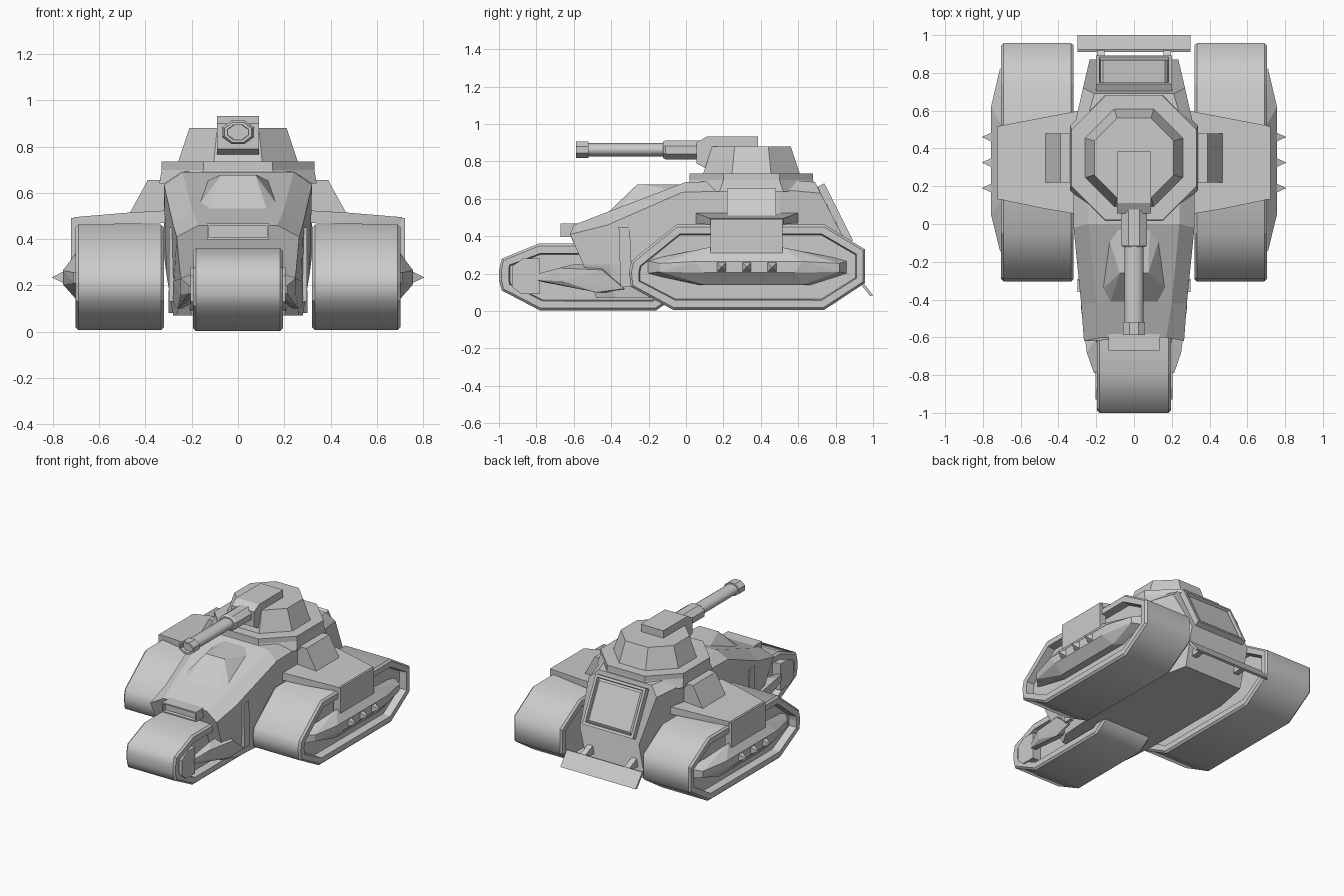
import bpy, bmesh, math
from mathutils import Matrix, Vector

if "Cube" in bpy.data.objects:
    bpy.data.objects.remove(bpy.data.objects["Cube"])


def finish(name, bm, mirror=False):
    bmesh.ops.recalc_face_normals(bm, faces=bm.faces)
    me = bpy.data.meshes.new(name)
    bm.to_mesh(me)
    bm.free()
    ob = bpy.data.objects.new(name, me)
    bpy.context.collection.objects.link(ob)
    if mirror:
        ob.modifiers.new("mirror", 'MIRROR').use_mirror_merge = False
    return ob


def both(pts):
    return [(s * x, y, z) for x, y, z in pts for s in (1, -1)]


def hull(name, pts, mirror=False):
    bm = bmesh.new()
    for p in pts:
        bm.verts.new(p)
    r = bmesh.ops.convex_hull(bm, input=bm.verts)
    dead = {v for v in r["geom_interior"] + r["geom_unused"]
            if isinstance(v, bmesh.types.BMVert) and not v.link_faces}
    bmesh.ops.delete(bm, geom=list(dead), context='VERTS')
    bmesh.ops.dissolve_limit(bm, angle_limit=0.03, verts=bm.verts, edges=bm.edges)
    return finish(name, bm, mirror)


def box(name, x, y, z, mirror=False):
    return hull(name, [(a, b, c) for a in x for b in y for c in z], mirror)


def track(name, profile, x0, x1, mirror):
    """Tread belt with chamfered rims and a sunken panel on both sides."""
    bm = bmesh.new()
    a = [bm.verts.new((x0 + .013, y, z)) for y, z in profile]
    b = [bm.verts.new((x1 - .013, y, z)) for y, z in profile]
    n = len(a)
    for i in range(n):
        j = (i + 1) % n
        bm.faces.new((a[i], a[j], b[j], b[i])).smooth = True
    caps = [bm.faces.new(a), bm.faces.new(b)]
    bmesh.ops.recalc_face_normals(bm, faces=bm.faces)
    for f in caps:
        for t, d in ((.013, .013), (.04, 0), (.006, -.055)):
            r = bmesh.ops.inset_region(bm, faces=[f], thickness=t, depth=d)
            for g in r["faces"]:
                g.smooth = False
    return finish(name, bm, mirror)


def tube(name, rings, cx, cz, sides, smooth=False):
    """Elliptical rings (y, rx, rz) joined along y."""
    bm = bmesh.new()
    loops = []
    for y, rx, rz in rings:
        loops.append([bm.verts.new((cx + rx * math.cos(t), y, cz + rz * math.sin(t)))
                      for t in ((k + .5) * math.tau / sides for k in range(sides))])
    for p, q in zip(loops, loops[1:]):
        for k in range(sides):
            m = (k + 1) % sides
            bm.faces.new((p[k], p[m], q[m], q[k])).smooth = smooth
    bm.faces.new(loops[0])
    bm.faces.new(loops[-1])
    return finish(name, bm)


def octagon(w, f, z, cy=.35):
    return [(sx * x, cy + sy * y, z) for x, y in ((w, f), (f, w))
            for sx in (1, -1) for sy in (1, -1)]


# Tracks: one front, two rear
track("rear_track", [(-.305, .21), (-.29, .27), (-.05, .463), (.74, .463), (.957, .33),
                     (.957, .15), (.74, .007), (-.07, .007), (-.295, .13)], .32, .703, True)
track("front_track", [(-1, .22), (-.985, .28), (-.79, .36), (-.2, .36), (-.05, .27),
                      (-.05, .08), (-.16, .003), (-.78, .003), (-.985, .11), (-1, .165)],
      -.195, .195, False)

# Main body, lofted from cross sections of half-points (x, y, z)
sections = [
    [(.20, -.48, .07), (.25, -.55, .25), (.265, -.62, .41), (.17, -.60, .46)],
    [(.26, -.38, .07), (.275, -.41, .25), (.28, -.42, .46), (.20, -.42, .53)],
    [(.28, -.10, .07), (.31, -.04, .25), (.32, -.02, .635), (.24, 0, .69)],
    [(.28, .55, .07), (.32, .50, .33), (.32, .50, .65), (.25, .55, .70)],
    [(.23, .80, .07), (.235, .87, .34), (.27, .72, .63), (.21, .69, .69)],
]
bm = bmesh.new()
rings = [[bm.verts.new(p) for p in s] + [bm.verts.new((-x, y, z)) for x, y, z in reversed(s)]
         for s in sections]
for p, q in zip(rings, rings[1:]):
    for k in range(8):
        m = (k + 1) % 8
        bm.faces.new((p[k], p[m], q[m], q[k]))
for r in (rings[0], rings[-1]):
    bm.faces.new(r)
finish("body", bm)

# Canopy, side rib and nose guard with its slot
hull("canopy", both([(.075, -.26, .678), (.085, .02, .678), (.13, -.43, .515),
                     (.185, -.36, .53), (.16, 0, .64)]))
hull("side_rib", [(x, y, z) for x in (.25, .298) for y, z in
                  ((-.36, .45), (-.30, .45), (-.29, .13), (-.35, .13))], True)
bm = bmesh.new()
bmesh.ops.create_cube(bm, size=1, matrix=Matrix.Translation((0, -.625, .432))
                      @ Matrix.Diagonal((.27, .09, .07, 1)))
front = [f for f in bm.faces if f.calc_center_median().y < -.66]
bmesh.ops.inset_region(bm, faces=front, thickness=.013, depth=0)
bmesh.ops.inset_region(bm, faces=front, thickness=.002, depth=-.025)
finish("nose_guard", bm)

# Front track side pods
hull("front_pod", [(.18, -.79, .20), (.18, -.79, .16), (.212, -.79, .20), (.212, -.79, .165),
                   (.25, -.68, .23), (.25, -.60, .23), (.25, -.66, .16), (.20, -.60, .25),
                   (.20, -.45, .25), (.28, -.45, .22), (.28, -.33, .12), (.26, -.48, .10),
                   (.20, -.30, .10)], True)
hull("front_axle_panel", [(x, y, z) for x in (.14, .205) for y, z in
                          ((-.93, .24), (-.87, .28), (-.78, .28), (-.78, .09),
                           (-.88, .09), (-.93, .13))], True)

# Fenders, skirts and fins
hull("fender", [(.29, .05, .47), (.29, .60, .47), (.29, .05, .525), (.29, .60, .525),
                (.47, .08, .515), (.47, .56, .515), (.47, .08, .465), (.47, .56, .465),
                (.70, .13, .463), (.70, .52, .463), (.71, .13, .495), (.71, .52, .495)], True)
box("skirt", (.67, .722), (.13, .515), (.30, .492), True)
hull("fin", [(x, y, z) for y in (.22, .48) for x, z in
             ((.29, .50), (.475, .50), (.39, .655), (.29, .655))], True)

# Rear track side pods with spikes
hull("rear_pod", [(.63, -.22, .27), (.63, .87, .27), (.63, .87, .20), (.63, .68, .14),
                  (.63, .06, .14), (.63, -.22, .20), (.71, -.14, .255), (.71, .82, .255),
                  (.71, -.14, .21), (.71, .82, .21), (.70, .12, .34), (.70, .52, .34),
                  (.757, .05, .265), (.757, .62, .265), (.757, .10, .205), (.757, .58, .205),
                  (.70, .10, .14), (.70, .62, .14)], True)
for i, y in enumerate((.19, .325, .46)):
    hull(f"spike_{i + 1}", [(.805, y, .235)] + [(.75, y + a, .235 + b)
         for a in (-.027, .027) for b in (-.027, .027)], True)

# Rear hatch: raised slanted frame with a sunken panel
bm = bmesh.new()
bmesh.ops.create_cube(bm, size=1, matrix=Matrix.Translation((0, .785, .515))
                      @ Matrix.Rotation(.463, 4, 'X') @ Matrix.Diagonal((.40, .07, .34, 1)))
n = Vector((0, .894, .447))
bm.normal_update()
back = [f for f in bm.faces if f.normal.dot(n) > .9]
bmesh.ops.inset_region(bm, faces=back, thickness=.025, depth=0)
bmesh.ops.inset_region(bm, faces=back, thickness=.006, depth=-.02)
bmesh.ops.inset_region(bm, faces=back, thickness=.02, depth=.012)
finish("rear_hatch", bm)

# Rear flap on two brackets
hull("rear_flap", [(x, y, z) for x in (-.30, .30) for y, z in
                   ((.91, .175), (.925, .18), (1.0, .085), (.985, .08))])
hull("flap_bracket", [(x, y, z) for x in (.155, .195) for y, z in
                      ((.80, .23), (.80, .15), (.925, .155), (.925, .175))], True)

# Turret
hull("turret_ring", octagon(.33, .15, .695) + octagon(.33, .15, .735))
hull("turret_skirt", octagon(.33, .15, .70) + octagon(.34, .17, .64))
hull("turret", octagon(.26, .105, .73) + octagon(.21, .09, .88))
hull("gun_mount", both([(.09, .055, .79), (.09, .055, .90), (.09, .11, .933),
                        (.09, .385, .933), (.09, .385, .80), (.09, .13, .75)]))

# Gun
tube("gun_sleeve", [(.08, .075, .055), (-.11, .075, .055), (-.122, .065, .047)], 0, .862, 8)
tube("barrel", [(-.08, .05, .036), (-.56, .05, .036)], 0, .862, 16, True)
tube("muzzle", [(-.52, .063, .047), (-.588, .063, .047), (-.588, .048, .035),
                (-.54, .045, .032)], 0, .862, 8)
